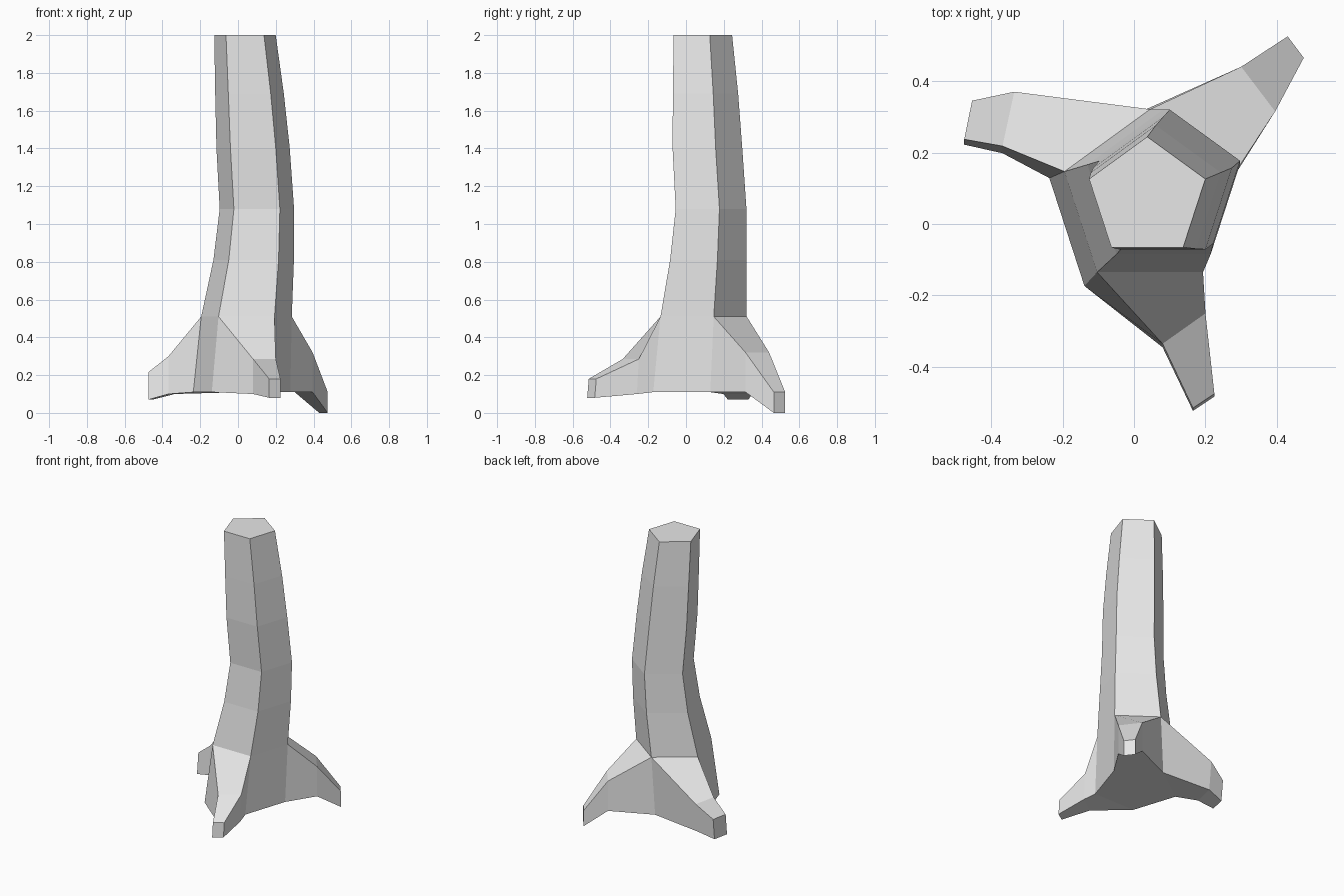
import bpy
import bmesh
from math import cos, sin, radians

default_cube = bpy.data.objects.get("Cube")
if default_cube:
    bpy.data.objects.remove(default_cube, do_unlink=True)

SIDES = 5


def make_material(name, colour):
    material = bpy.data.materials.new(name)
    material.use_nodes = True
    material.diffuse_color = colour
    material.node_tree.nodes["Principled BSDF"].inputs["Base Color"].default_value = colour
    return material


def add_ring(bm, centre_x, centre_y, height, radius):
    """Pentagon with a flat front side, counter-clockwise from its front right corner."""
    angles = [radians(234 + i * 360 / SIDES) for i in range(SIDES)]
    return [bm.verts.new((centre_x + radius * cos(a), centre_y + radius * sin(a), height))
            for a in angles]


def add_section(bm, first, second, top, bottom, lean):
    """Four-cornered cross-section of a root: two top corners, then two bottom corners."""
    (ax, ay), (bx, by) = first, second
    corners = [(ax, ay, top), (bx, by, top),
               (bx, by + lean, bottom), (ax, ay + lean, bottom)]
    return [bm.verts.new(corner) for corner in corners]


def bridge(bm, loop_a, loop_b):
    count = len(loop_a)
    for i in range(count):
        j = (i + 1) % count
        bm.faces.new((loop_a[i], loop_a[j], loop_b[j], loop_b[i]))


# Trunk rings from the ground up: centre x, centre y, height, radius
trunk_rings = [
    (0.02, 0.045, 0.11, 0.27),
    (0.045, 0.069, 0.51, 0.252),
    (0.083, 0.097, 0.81, 0.224),
    (0.10, 0.113, 1.08, 0.207),
    (0.08, 0.094, 1.4, 0.204),
    (0.061, 0.085, 1.69, 0.191),
    (0.037, 0.073, 2, 0.171),
]

# Each root grows from one trunk side through a knee section to a tip section
roots = {
    0: [((0.08, -0.335), (0.2, -0.25), 0.285, 0.1, -0.01),
        ((0.165, -0.515), (0.225, -0.475), 0.18, 0.08, -0.008)],
    2: [((0.395, 0.315), (0.3, 0.44), 0.32, 0.11, 0),
        ((0.475, 0.465), (0.43, 0.525), 0.11, 0, 0)],
    3: [((-0.335, 0.37), (-0.368, 0.218), 0.3, 0.1, -0.02),
        ((-0.453, 0.345), (-0.475, 0.237), 0.215, 0.07, -0.015)],
}

bm = bmesh.new()
rings = [add_ring(bm, *ring) for ring in trunk_rings]
base, collar = rings[0], rings[1]

# Trunk shaft, cut top and underside
for lower, upper in zip(rings[1:], rings[2:]):
    bridge(bm, lower, upper)
bm.faces.new(rings[-1])
bm.faces.new(base[::-1])

# Flared base: plain walls, or roots where they grow out
for side in range(SIDES):
    following = (side + 1) % SIDES
    socket = [collar[side], collar[following], base[following], base[side]]
    if side not in roots:
        bm.faces.new(socket)
        continue
    knee, tip = [add_section(bm, *section) for section in roots[side]]
    bridge(bm, socket, knee)
    bridge(bm, knee, tip)
    bm.faces.new(tip)

bmesh.ops.recalc_face_normals(bm, faces=bm.faces[:])
mesh = bpy.data.meshes.new("tree_stump")
bm.to_mesh(mesh)
bm.free()

mesh.materials.append(make_material("light_grey", (0.8, 0.8, 0.8, 1)))
trunk = bpy.data.objects.new("trunk_with_roots", mesh)
bpy.context.collection.objects.link(trunk)
